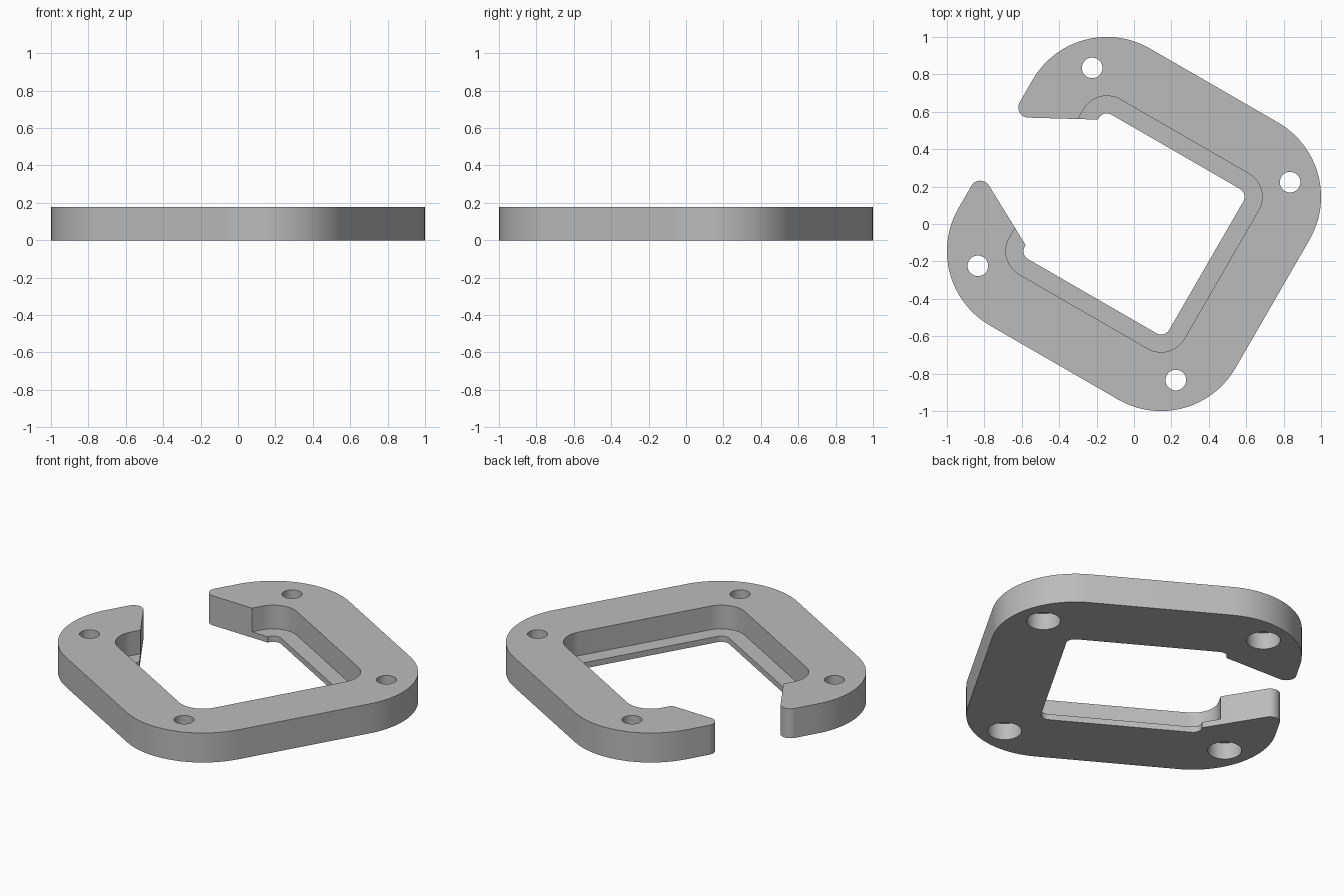
import bpy, bmesh, math
from mathutils import Vector, Matrix

cube = bpy.data.objects.get("Cube")
if cube:
    bpy.data.objects.remove(cube, do_unlink=True)

HEIGHT, LIP = 0.178, 0.035
OUTER, POCKET, INNER = 0.855, 0.54, 0.446   # half widths
ARC = 0.396                                 # shared corner arc centre


def fillet(corners, steps=24):
    """Outline with each (x, y, radius) corner rounded off."""
    pts = []
    for i, (x, y, r) in enumerate(corners):
        p = Vector((x, y))
        if r == 0:
            pts.append(p)
            continue
        a = (Vector(corners[i - 1][:2]) - p).normalized()
        b = (Vector(corners[(i + 1) % len(corners)][:2]) - p).normalized()
        half = a.angle(b) / 2
        centre = p + (a + b).normalized() * (r / math.sin(half))
        start = p + a * (r / math.tan(half)) - centre
        end = p + b * (r / math.tan(half)) - centre
        sweep = math.atan2(start.x * end.y - start.y * end.x, start.dot(end))
        for k in range(steps + 1):
            pts.append(centre + Matrix.Rotation(sweep * k / steps, 2) @ start)
    return pts


def prism(name, outline, low, high):
    bm = bmesh.new()
    face = bm.faces.new([bm.verts.new((p.x, p.y, low)) for p in outline])
    top = bmesh.ops.extrude_face_region(bm, geom=[face])["geom"]
    bmesh.ops.translate(bm, vec=(0, 0, high - low),
                        verts=[v for v in top if isinstance(v, bmesh.types.BMVert)])
    bmesh.ops.recalc_face_normals(bm, faces=bm.faces)
    mesh = bpy.data.meshes.new(name)
    bm.to_mesh(mesh)
    bm.free()
    obj = bpy.data.objects.new(name, mesh)
    bpy.context.collection.objects.link(obj)
    return obj


def cut(body, cutter):
    cutter.hide_render = True
    mod = body.modifiers.new("cut", "BOOLEAN")
    mod.operation, mod.solver, mod.object = "DIFFERENCE", "EXACT", cutter
    bpy.context.view_layer.objects.active = body
    bpy.ops.object.modifier_apply(modifier=mod.name)
    bpy.data.objects.remove(cutter, do_unlink=True)


def square(half):
    r = half - ARC
    return [(-half, -half, r), (half, -half, r), (half, half, r), (-half, half, r)]


def circle(x, y, r, n=40):
    return [Vector((x + r * math.cos(math.tau * k / n), y + r * math.sin(math.tau * k / n)))
            for k in range(n)]


# Open frame: outer square, rounded tip, slanted end, then back along the inside
TIP, END = 0.166, 0.387
outline = ([(-OUTER, -TIP, 0.055)] + square(OUTER) + [(-OUTER, TIP, 0.055), (-INNER, END, 0)]
           + square(INNER)[::-1] + [(-INNER, -END, 0)])
frame = prism("open_frame", fillet(outline), 0, HEIGHT)

# Pocket that leaves a thin lip along the bottom
cut(frame, prism("pocket_cutter", fillet(square(POCKET)), LIP, HEIGHT + 0.1))

# Screw holes, widened from below
for sx in (-1, 1):
    for sy in (-1, 1):
        x, y = sx * 0.611, sy * 0.611
        cut(frame, prism("hole_cutter", circle(x, y, 0.055), -0.1, HEIGHT + 0.1))
        cut(frame, prism("counterbore_cutter", circle(x, y, 0.093), -0.1, 0.1))

frame.data.transform(Matrix.Rotation(math.radians(-30), 4, "Z"))

# Plain grey finish
grey = bpy.data.materials.new("grey")
grey.use_nodes = True
colour = (0.5, 0.5, 0.5, 1)
grey.diffuse_color = colour
grey.node_tree.nodes["Principled BSDF"].inputs["Base Color"].default_value = colour
frame.data.materials.clear()
frame.data.materials.append(grey)

bpy.ops.object.select_all(action="DESELECT")
frame.select_set(True)
bpy.context.view_layer.objects.active = frame
bpy.ops.object.shade_smooth_by_angle(angle=math.radians(25))
